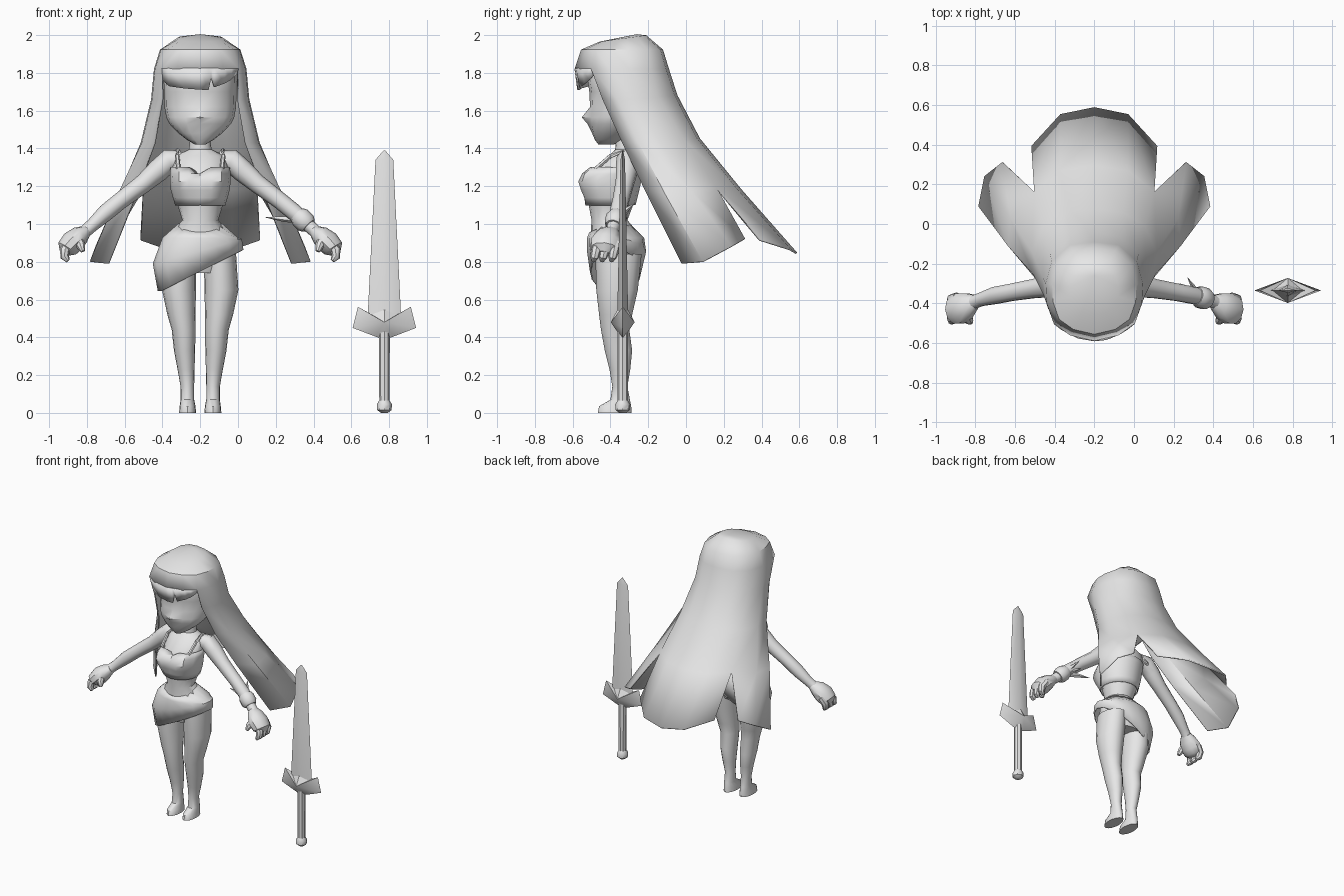
import bpy, bmesh, math
from mathutils import Vector

if "Cube" in bpy.data.objects:
    bpy.data.objects.remove(bpy.data.objects["Cube"])

CX = -0.2  # centre line of the figure
grey = bpy.data.materials.new("plain_grey")
grey.diffuse_color = (0.8, 0.8, 0.8, 1)
grey.use_nodes = True
grey.node_tree.nodes["Principled BSDF"].inputs["Base Color"].default_value = grey.diffuse_color


def make(name, verts, faces, loc=(CX, 0, 0), mirror=False, shell=0):
    me = bpy.data.meshes.new(name)
    me.from_pydata([tuple(v) for v in verts], [], faces)
    bm = bmesh.new()
    bm.from_mesh(me)
    bmesh.ops.recalc_face_normals(bm, faces=bm.faces)
    bm.to_mesh(me)
    bm.free()
    me.materials.append(grey)
    ob = bpy.data.objects.new(name, me)
    ob.location = loc
    bpy.context.collection.objects.link(ob)
    if mirror:
        ob.modifiers.new("mirror", 'MIRROR').merge_threshold = 0.002
    if shell:
        s = ob.modifiers.new("thickness", 'SOLIDIFY')
        s.thickness, s.offset = shell, 0
    return ob


def loft(name, rings, caps=True, **kw):
    n = len(rings[0])
    verts = [p for r in rings for p in r]
    faces = [(i*n+j, i*n+(j+1) % n, (i+1)*n+(j+1) % n, (i+1)*n+j)
             for i in range(len(rings)-1) for j in range(n)]
    if caps:
        faces += [tuple(range(n)), tuple(range(len(verts)-n, len(verts)))]
    return make(name, verts, faces, **kw)


def ring(z, rx, yf, yb, cx=0, n=16, power=1.0):
    """Horizontal oval; point 0 faces the front."""
    pts = []
    for k in range(n):
        s, c = math.sin(2*math.pi*k/n), math.cos(2*math.pi*k/n)
        s, c = [math.copysign(abs(t)**power, t) for t in (s, c)]
        pts.append(Vector((cx+rx*s, (yf+yb)/2-(yb-yf)/2*c, z)))
    return pts


def tube(name, path, n=10, **kw):
    """Round limb along points (x, y, z, radius)."""
    pts = [Vector(p[:3]) for p in path]
    rings = []
    for i, p in enumerate(pts):
        d = (pts[min(i+1, len(pts)-1)]-pts[max(i-1, 0)]).normalized()
        a = d.cross(Vector((0, 1, 0) if abs(d.y) < 0.9 else (1, 0, 0))).normalized()
        b = d.cross(a)
        rings.append([p+path[i][3]*(a*math.cos(t)+b*math.sin(t))
                      for t in [2*math.pi*k/n for k in range(n)]])
    return loft(name, rings, **kw)


# Torso, neck
loft("torso", [ring(*r) for r in [
    (.74, .12, -.46, -.25), (.86, .18, -.5, -.225), (.95, .155, -.505, -.25),
    (1.02, .095, -.5, -.31), (1.1, .12, -.515, -.28), (1.2, .14, -.52, -.245),
    (1.29, .15, -.49, -.23), (1.36, .135, -.41, -.24), (1.395, .06, -.375, -.26),
    (1.48, .05, -.37, -.27)]])

# Cropped top, dented along the middle of the front
top_rings = [ring(*r) for r in [
    (1.1, .13, -.53, -.27), (1.14, .142, -.545, -.26), (1.18, .153, -.565, -.25),
    (1.225, .158, -.58, -.24), (1.265, .157, -.56, -.232), (1.3, .155, -.515, -.228)]]
for r, dent in zip(top_rings, (0, .01, .02, .035, .045, .04)):
    r[0].y += dent
    for k in (2, -2):
        r[k].y -= dent*.5
top_rings[-1][0].z -= .035
loft("cropped_top", top_rings, caps=False, shell=.006)
tube("strap", [(.115, -.48, 1.29, .012), (.122, -.4, 1.36, .012),
               (.12, -.31, 1.39, .012), (.115, -.23, 1.28, .012)], n=6, mirror=True)

# Wrapped skirt with a slanted hem
hem = ring(.7, .225, -.505, -.24)
mid = ring(.84, .232, -.52, -.215)
for p in hem:
    p.z = .645+.5*max(p.x+.21, 0)
    p.x = p.x*.98 if p.x < 0 else p.x
for p in mid:
    p.z = .79+.28*(p.x+.23)
    p.x -= .015
waist = ring(1.0, .112, -.508, -.3)
for p in waist:
    p.z -= .045*max(0, (-.404-p.y)/.104)
loft("skirt", [waist, ring(.925, .197, -.52, -.225), mid, hem], caps=False, shell=.008)

# Legs and feet
loft("leg", [ring(z, rx, yf, yb, cx) for z, cx, rx, yf, yb in [
    (.84, .105, .085, -.48, -.235), (.65, .112, .09, -.475, -.255),
    (.52, .1, .074, -.46, -.285), (.44, .088, .063, -.45, -.3),
    (.33, .083, .056, -.43, -.285), (.23, .075, .045, -.405, -.295),
    (.14, .068, .036, -.39, -.31), (.07, .068, .036, -.4, -.297),
    (.035, .067, .042, -.46, -.29), (.0, .067, .045, -.467, -.288)]], mirror=True)

# Arms
tube("arm", [(.1, -.31, 1.34, .05), (.165, -.31, 1.335, .062), (.22, -.313, 1.285, .06),
             (.3, -.325, 1.215, .05), (.42, -.345, 1.125, .045), (.5, -.36, 1.06, .045),
             (.57, -.38, .995, .035), (.61, -.395, .96, .034), (.65, -.41, .92, .045)],
     mirror=True)
# Hands
palm = [(.6, -.4, .965, .03), (.635, -.415, .94, .052), (.675, -.425, .905, .062),
        (.705, -.43, .87, .056), (.715, -.435, .845, .03)]
hand = tube("palm", palm, mirror=True)
for v in hand.data.vertices:
    v.co.y = -.425+(v.co.y+.425)*1.3
for k, y in enumerate((-.37, -.42, -.465)):
    tube("finger", [(.69, y, .9, .026), (.718, y-.01, .86, .027),
                    (.717, y-.02, .825, .023), (.7, y-.025, .805, .012)], n=8, mirror=True)
tube("thumb", [(.65, -.45, .92, .028), (.632, -.485, .885, .024),
               (.622, -.495, .855, .012)], n=8, mirror=True)

# Bracelet with leaf-like spikes on one wrist
tube("bracelet", [(.515, -.363, 1.05, .046), (.53, -.368, 1.035, .056),
                  (.56, -.377, 1.005, .056), (.575, -.382, .99, .044)])
for tip in [(.47, -.27, 1.11), (.345, -.31, 1.035), (.43, -.3, 1.075)]:
    tube("bracelet_spike", [(.54, -.36, 1.015, .014),
                            ((.54+tip[0])/2, -.33, (1.02+tip[2])/2, .016),
                            (*tip, .001)], n=5)

# Head, with the nose drawn out of one ring
head = [ring(*r, power=.88) for r in [
    (1.422, .03, -.465, -.38), (1.445, .07, -.482, -.33), (1.48, .115, -.497, -.28),
    (1.53, .163, -.51, -.22), (1.565, .18, -.512, -.18), (1.62, .19, -.508, -.15),
    (1.7, .192, -.512, -.13), (1.82, .195, -.53, -.13), (1.92, .14, -.47, -.17)]]
head[4][0].y = -.552
head[3][0].y = -.522
for k in (2, -2):
    head[5][k].y += .015
loft("head", head)

# Hair: half crown from front middle to back middle, then falling panels
crown = [(0, -.585), (.12, -.557), (.2, -.5), (.235, -.4), (.24, -.3),
         (.21, -.19), (.12, -.11), (0, -.095)]
n = len(crown)
verts = [(0, -.26, 2.0)]
for z, s, tilt in [(1.978, .5, .14), (1.92, .87, .0), (1.82, 1, 0)]:
    verts += [(x*s, -.33+(y+.33)*s, z+tilt*(y+.33)*s) for x, y in crown]
faces = [(0, 1+j, 2+j) for j in range(n-1)]
faces += [(1+i*n+j, 2+i*n+j, 2+(i+1)*n+j, 1+(i+1)*n+j) for i in range(2) for j in range(n-1)]
falls = [
    [(.2, -.44, 1.66), (.25, -.36, 1.66), (.255, -.27, 1.66), (.22, -.15, 1.67),
     (.12, -.065, 1.68), (0, -.05, 1.68)],
    [(.24, -.335, 1.43), (.305, -.25, 1.43), (.31, -.14, 1.43), (.25, -.01, 1.44),
     (.14, .055, 1.45), (0, .07, 1.45)],
    [(.33, -.215, 1.18), (.43, -.11, 1.16), (.42, .03, 1.17), (.3, .16, 1.19),
     (.17, .265, 1.185), (0, .29, 1.18)]]
prev = [1+2*n+j for j in range(2, n)]
for row in falls:
    cur = list(range(len(verts), len(verts)+6))
    verts += row
    faces += [(prev[j], prev[j+1], cur[j+1], cur[j]) for j in range(5)]
    prev = cur
# Split ends: side lock and back panel part at the notch
for start, ends in [(0, [(.485, -.02, .79), (.58, .09, .8), (.55, .24, .88), (.46, .31, .92)]),
                    (3, [(.315, .39, .915), (.17, .55, .865), (0, .585, .845)])]:
    cur = list(range(len(verts), len(verts)+len(ends)))
    verts += ends
    faces += [(prev[start+j], prev[start+j+1], cur[j+1], cur[j]) for j in range(len(ends)-1)]
make("long_hair", verts, faces, mirror=True, shell=.01)

# Fringe with a small parting
fringe = [(-.2, 1.76), (-.165, 1.73), (-.08, 1.718), (0, 1.712), (.045, 1.71), (.058, 1.775),
          (.075, 1.725), (.13, 1.745), (.165, 1.765), (.2, 1.8)]
m = len(fringe)
verts = [(u, -.585+.085*(u/.2)**2, 1.825) for u, z in fringe]
verts += [(u*.97, -.57+.09*(u/.2)**2, z) for u, z in fringe]
make("fringe", verts, [(j, j+1, m+j+1, m+j) for j in range(m-1)], shell=.012)

# Sword
SWORD = (.775, -.335, 0)


def diamond(z, w, t):
    return [Vector(p) for p in ((w, 0, z), (0, t, z), (-w, 0, z), (0, -t, z))]


loft("blade", [diamond(.5, .088, .03), diamond(.56, .086, .028), diamond(1.34, .047, .012),
               diamond(1.39, .004, .002)], loc=SWORD)
# Guard: pointed outline rising to a ridge on both faces
half = [(0, .6), (.075, .525), (.14, .562), (.168, .45), (.05, .405), (0, .387)]
outline = half + [(-x, z) for x, z in half[-2:0:-1]]
k = len(outline)
verts = [(x, 0, z) for x, z in outline] + [(0, .063, .48), (0, -.063, .48)]
make("guard", verts, [(j, (j+1) % k, c) for j in range(k) for c in (k, k+1)], loc=SWORD)
tube("grip", [(0, 0, .04, .027), (0, 0, .44, .029)], n=8, loc=SWORD)
tube("pommel", [(0, 0, 0, .018), (0, 0, .015, .038), (0, 0, .045, .04), (0, 0, .068, .026)],
     n=8, loc=SWORD)

# Smooth shading with kept edges
for ob in bpy.context.scene.objects:
    ob.select_set(True)
    bpy.context.view_layer.objects.active = ob
bpy.ops.object.shade_smooth_by_angle(angle=math.radians(40))
